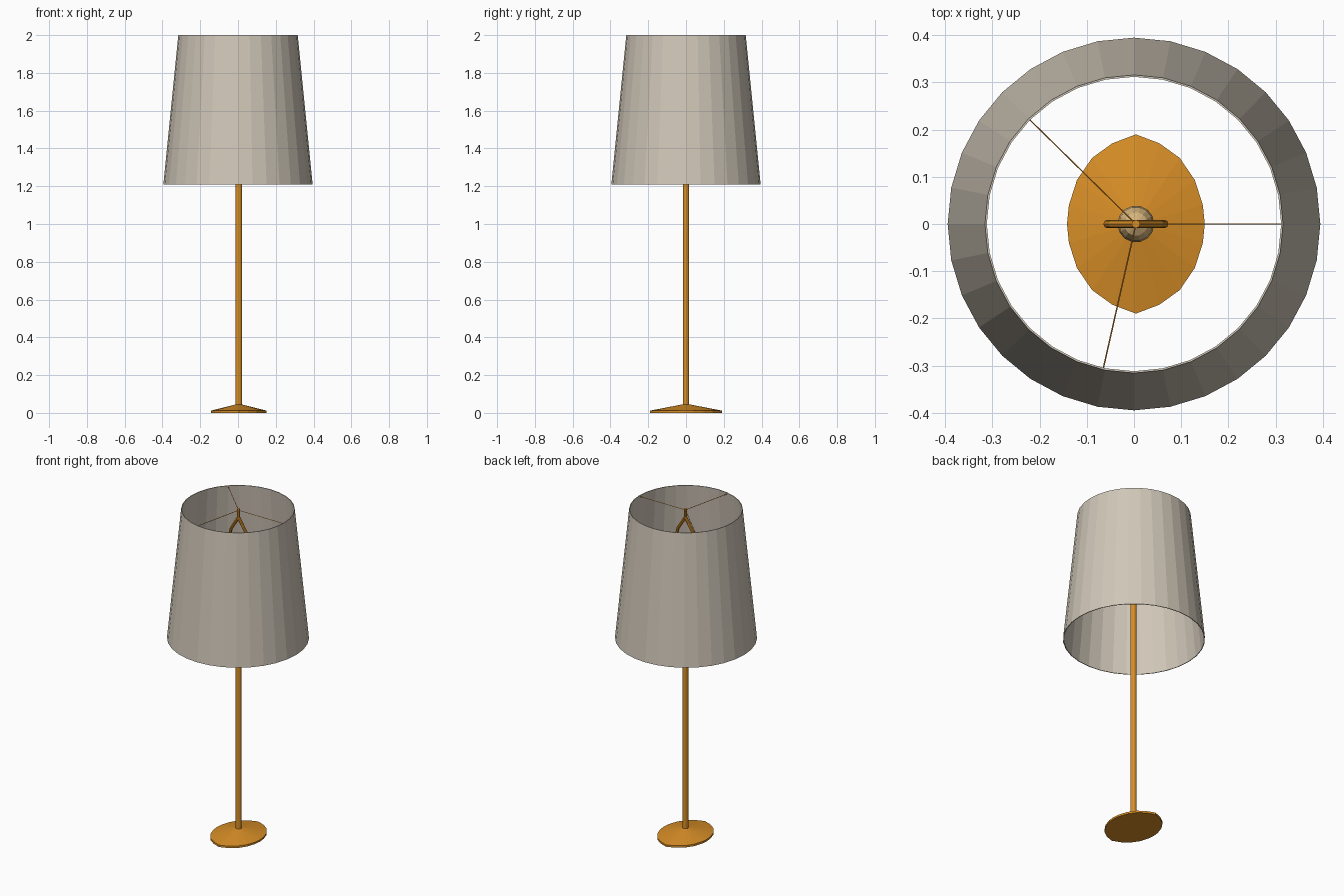
import bpy, bmesh, math
from mathutils import Vector

if "Cube" in bpy.data.objects:
    bpy.data.objects.remove(bpy.data.objects["Cube"])

CX = 0.004  # axis of pole and base


def material(name, rgb):
    m = bpy.data.materials.new(name)
    m.diffuse_color = (*rgb, 1)
    m.use_nodes = True
    m.node_tree.nodes["Principled BSDF"].inputs["Base Color"].default_value = m.diffuse_color
    return m


BRASS = material("amber_brass", (0.68, 0.27, 0.02))
FABRIC = material("shade_fabric", (0.63, 0.57, 0.48))
GLASS = material("bulb_glass", (0.66, 0.45, 0.20))


def finish(name, bm, mat):
    bmesh.ops.recalc_face_normals(bm, faces=bm.faces)
    me = bpy.data.meshes.new(name)
    bm.to_mesh(me)
    bm.free()
    me.materials.append(mat)
    ob = bpy.data.objects.new(name, me)
    bpy.context.collection.objects.link(ob)
    return ob


def lathe(name, profile, sides, mat, cx=CX, closed=False):
    """Revolve (radius, z) points; open profiles get end caps."""
    bm = bmesh.new()
    rings = [[bm.verts.new((cx + r * math.cos(2 * math.pi * i / sides),
                            r * math.sin(2 * math.pi * i / sides), z))
              for i in range(sides)] for r, z in profile]
    pairs = list(zip(rings, rings[1:]))
    if closed:
        pairs.append((rings[-1], rings[0]))
    else:
        bm.faces.new(rings[0])
        bm.faces.new(rings[-1])
    for a, b in pairs:
        for i in range(sides):
            j = (i + 1) % sides
            bm.faces.new((a[i], a[j], b[j], b[i]))
    return finish(name, bm, mat)


def rod(name, points, radius, mat, sides=8):
    """Mitred tube in the plane of its path."""
    pts = [Vector(p) for p in points]
    bm = bmesh.new()
    rings = []
    for k, p in enumerate(pts):
        t = (pts[min(k + 1, len(pts) - 1)] - pts[max(k - 1, 0)]).normalized()
        u = t.cross(Vector((0, 1, 0)))
        if u.length < 0.3:
            u = t.cross(Vector((0, 0, 1)))
        u.normalize()
        v = t.cross(u)
        rings.append([bm.verts.new(p + radius * (u * math.cos(a) + v * math.sin(a)))
                      for a in (2 * math.pi * i / sides for i in range(sides))])
    for a, b in zip(rings, rings[1:]):
        for i in range(sides):
            j = (i + 1) % sides
            bm.faces.new((a[i], a[j], b[j], b[i]))
    bm.faces.new(rings[0])
    bm.faces.new(rings[-1])
    return finish(name, bm, mat)


# Lampshade: thin tapered drum, open at both ends
lathe("lampshade", [(0.395, 1.21), (0.316, 2.0), (0.312, 2.0), (0.391, 1.21)],
      32, FABRIC, cx=0, closed=True)

# Base: almond outline, mirrored quarter, rising to a low peak
quarter = [(0.146, 0), (0.142, 0.04), (0.125, 0.093), (0.093, 0.14), (0.05, 0.171), (0, 0.19)]
half = quarter + [(-x, y) for x, y in quarter[-2::-1]]
outline = half + [(x, -y) for x, y in half[-2:0:-1]]
bm = bmesh.new()
low, high, neck = ([bm.verts.new((CX + x * s, y * s, z)) for x, y in outline]
                   for s, z in ((1, 0), (1, 0.012), (0.1, 0.045)))
n = len(outline)
for a, b in ((low, high), (high, neck)):
    for i in range(n):
        j = (i + 1) % n
        bm.faces.new((a[i], a[j], b[j], b[i]))
bm.faces.new(low)
bm.faces.new(neck)
finish("base", bm, BRASS)

# Pole and bulb socket
lathe("pole", [(0.016, 0.03), (0.016, 1.46)], 12, BRASS)
lathe("socket", [(0.02, 1.46), (0.02, 1.54)], 12, BRASS)

# Bulb
bulb = [(0.016, 1.54), (0.02, 1.58), (0.033, 1.62), (0.039, 1.66),
        (0.036, 1.69), (0.025, 1.712), (0.008, 1.722)]
lathe("bulb", bulb, 14, GLASS)

# Harp: two bent arms around the bulb, with a stem on top
for side, label in ((-1, "left"), (1, "right")):
    path = [(0, 1.45), (0.045, 1.48), (0.06, 1.53), (0.06, 1.83), (0.05, 1.87), (0, 1.95)]
    rod("harp_" + label, [(CX + side * x, 0, z) for x, z in path], 0.009, BRASS)
lathe("harp_stem", [(0.009, 1.935), (0.009, 2.0)], 8, BRASS)

# Three thin wires holding the shade
for k, deg in enumerate((0, 135, 258)):
    a = math.radians(deg)
    rod("shade_wire_%d" % (k + 1),
        [(CX, 0, 1.993), (0.313 * math.cos(a), 0.313 * math.sin(a), 1.993)], 0.0015, BRASS, 6)
